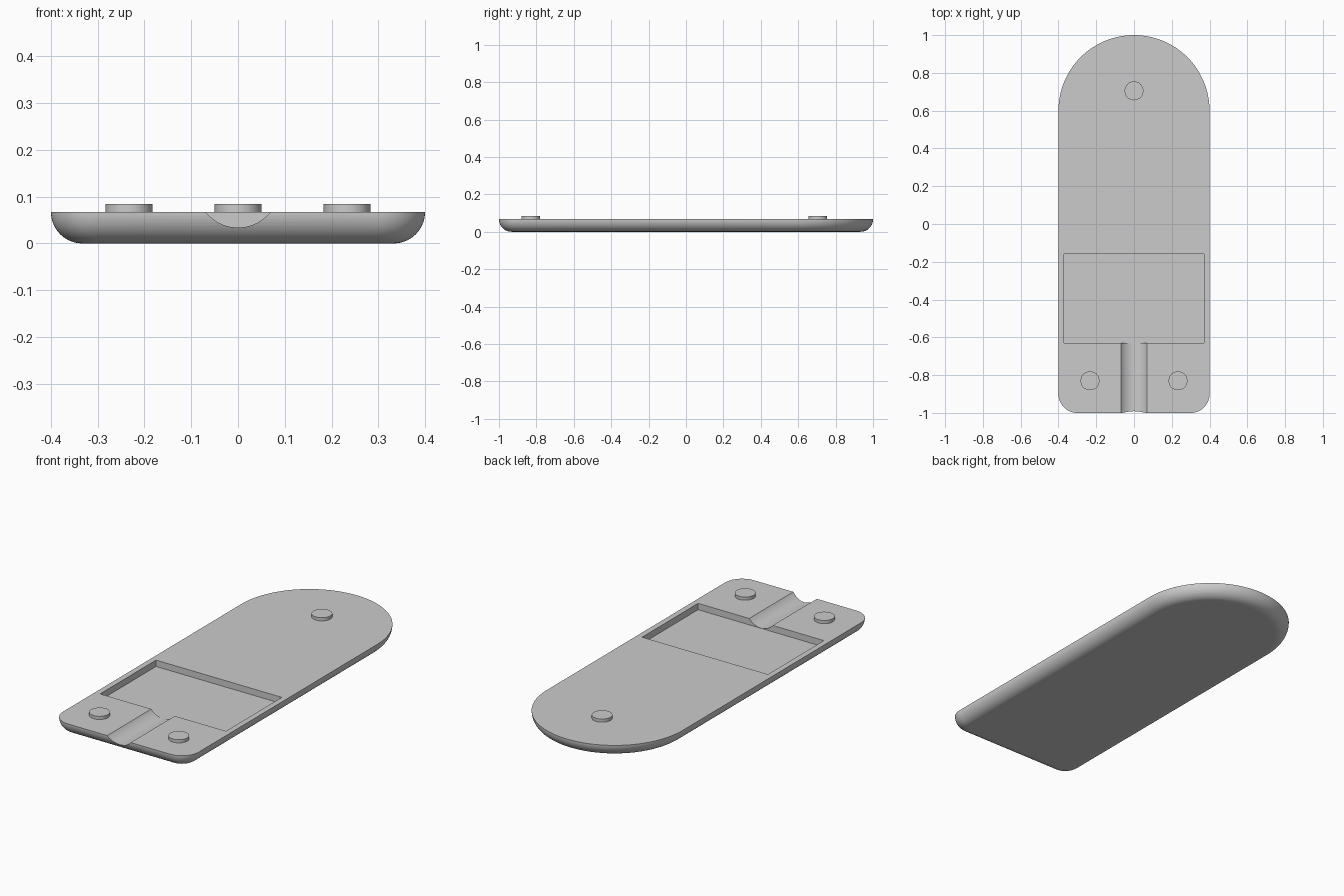
import bpy, bmesh, math
from mathutils import Matrix, Vector

cube = bpy.data.objects.get("Cube")
if cube:
    bpy.data.objects.remove(cube, do_unlink=True)

# Single plastic colour
grey = bpy.data.materials.new("plain grey")
grey.use_nodes = True
COLOR = (0.6, 0.6, 0.6, 1)
grey.diffuse_color = COLOR
grey.node_tree.nodes["Principled BSDF"].inputs["Base Color"].default_value = COLOR

TOP, FLOOR, HALF = 0.067, 0.033, 0.4
CORNER = 0.1


def make_object(name, bm):
    bmesh.ops.recalc_face_normals(bm, faces=bm.faces)
    mesh = bpy.data.meshes.new(name)
    bm.to_mesh(mesh)
    bm.free()
    mesh.materials.append(grey)
    obj = bpy.data.objects.new(name, mesh)
    bpy.context.collection.objects.link(obj)
    return obj


def activate(obj):
    bpy.ops.object.select_all(action='DESELECT')
    obj.select_set(True)
    bpy.context.view_layer.objects.active = obj


def smooth(obj):
    activate(obj)
    bpy.ops.object.shade_smooth_by_angle(angle=math.radians(35))


def outline(inset):
    """Rounded outline: wide rear half circle and two small front corners."""
    arcs = [(0, 0.6, HALF, 0, 180, 64),
            (-HALF + CORNER, -1 + CORNER, CORNER, 180, 270, 16),
            (HALF - CORNER, -1 + CORNER, CORNER, 270, 360, 16)]
    points = []
    for cx, cy, radius, start, end, steps in arcs:
        for i in range(steps + 1):
            a = math.radians(start + (end - start) * i / steps)
            r = radius - inset
            points.append((cx + r * math.cos(a), cy + r * math.sin(a)))
    return points


# Shell body: stacked outlines that curl under in a quarter circle
bm = bmesh.new()
rings = []
STEPS = 14
for k in range(STEPS + 1):
    a = math.pi / 2 * k / STEPS
    z, inset = TOP * (1 - math.cos(a)), TOP * (1 - math.sin(a))
    rings.append([bm.verts.new((x, y, z)) for x, y in outline(inset)])
for low, high in zip(rings, rings[1:]):
    for i in range(len(low)):
        j = (i + 1) % len(low)
        bm.faces.new((low[i], low[j], high[j], high[i]))
bm.faces.new(rings[0])
bm.faces.new(rings[-1])
body = make_object("shell_body", bm)

# Cutter for the rectangular recess
bm = bmesh.new()
bmesh.ops.create_cube(bm, size=1, matrix=Matrix.Translation((0, -0.395, FLOOR + 0.1))
                      @ Matrix.Diagonal((0.74, 0.47, 0.2, 1)))
recess = make_object("recess_cutter", bm)

# Cutter for the cable groove, running from the front edge into the recess
RADIUS = 0.089
bm = bmesh.new()
bmesh.ops.create_cone(bm, cap_ends=True, segments=96, radius1=RADIUS, radius2=RADIUS, depth=0.6,
                      matrix=Matrix.Translation((0, -0.9, FLOOR + 0.001 + RADIUS))
                      @ Matrix.Rotation(math.pi / 2, 4, 'X'))
groove = make_object("groove_cutter", bm)

for cutter in (recess, groove):
    cutter.hide_render = True
    activate(body)
    mod = body.modifiers.new("cut", 'BOOLEAN')
    mod.operation, mod.solver, mod.object = 'DIFFERENCE', 'EXACT', cutter
    bpy.ops.object.modifier_apply(modifier=mod.name)
    bpy.data.objects.remove(cutter, do_unlink=True)
smooth(body)

# Keep level faces perfectly flat
for face in body.data.polygons:
    if abs(face.normal.z) > 0.9999 and face.area > 0.02:
        face.use_smooth = False

# Locating pegs on the top face
for name, x, y in (("rear_peg", 0, 0.705), ("front_left_peg", 0.233, -0.83),
                   ("front_right_peg", -0.233, -0.83)):
    bm = bmesh.new()
    bmesh.ops.create_cone(bm, cap_ends=True, segments=48, radius1=0.05, radius2=0.05, depth=0.027,
                          matrix=Matrix.Translation(Vector((x, y, 0.0705))))
    smooth(make_object(name, bm))
